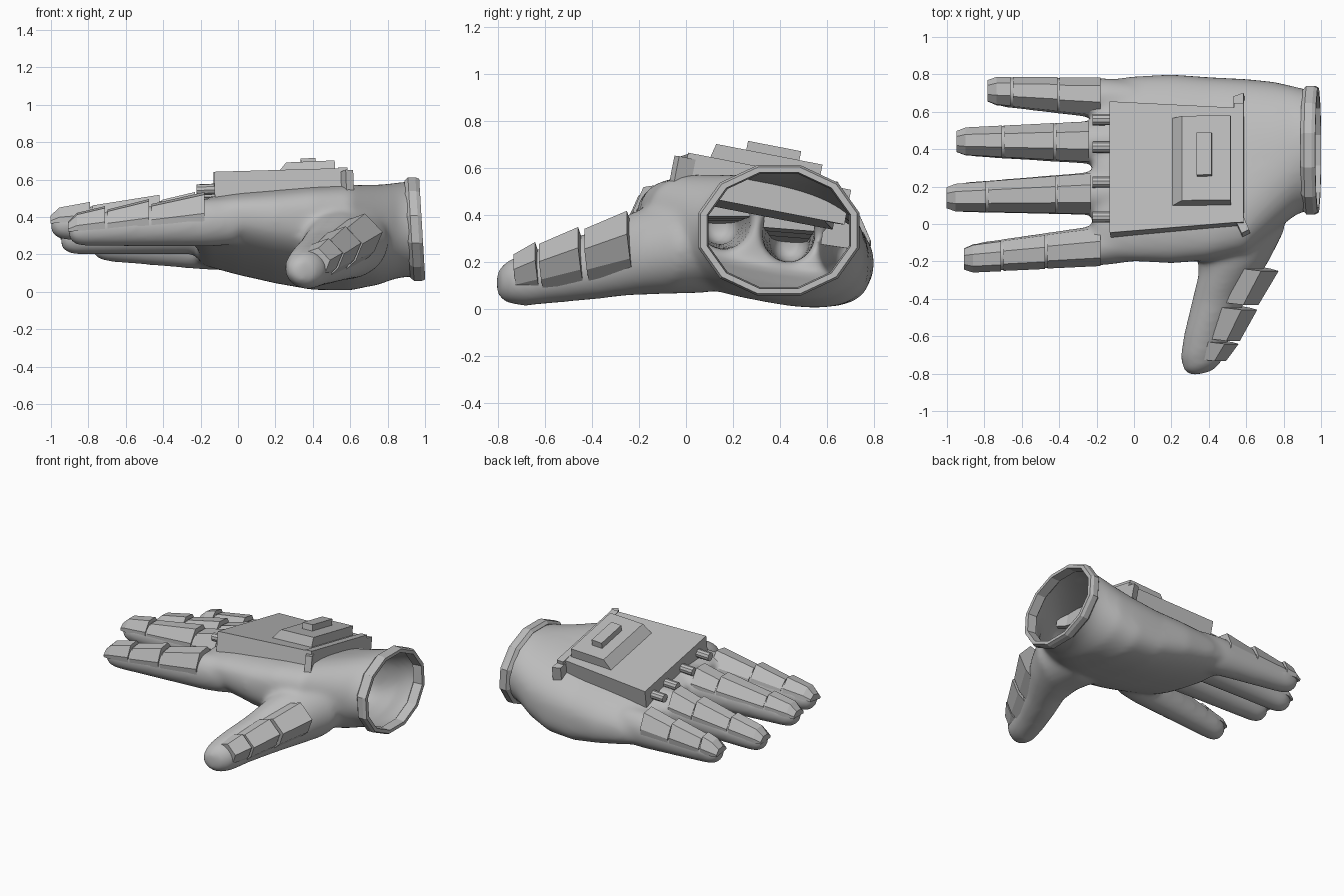
import bpy, bmesh, math
from mathutils import Vector, Matrix

cube = bpy.data.objects.get("Cube")
if cube:
    bpy.data.objects.remove(cube)

gray = bpy.data.materials.new("plain gray")
gray.use_nodes = True
gray.diffuse_color = (0.5, 0.5, 0.5, 1)
gray.node_tree.nodes["Principled BSDF"].inputs["Base Color"].default_value = (0.5, 0.5, 0.5, 1)


def finish(name, bm):
    bmesh.ops.recalc_face_normals(bm, faces=bm.faces)
    mesh = bpy.data.meshes.new(name)
    bm.to_mesh(mesh)
    bm.free()
    mesh.materials.append(gray)
    obj = bpy.data.objects.new(name, mesh)
    bpy.context.collection.objects.link(obj)
    return obj


def loft(bm, rings, caps=True, closed=False):
    rows = [[bm.verts.new(p) for p in ring] for ring in rings]
    pairs = list(zip(rows, rows[1:])) + ([(rows[-1], rows[0])] if closed else [])
    for a, b in pairs:
        for i in range(len(a)):
            j = (i + 1) % len(a)
            bm.faces.new((a[i], a[j], b[j], b[i]))
    if caps:
        bm.faces.new(rows[0])
        bm.faces.new(rows[-1])


def oval(centre, u, v, n=28, power=2.0):
    ring = []
    for i in range(n):
        a = 2 * math.pi * (i + 0.5) / n
        c, s = math.cos(a), math.sin(a)
        ring.append(centre + u * math.copysign(abs(c) ** (2 / power), c)
                    + v * math.copysign(abs(s) ** (2 / power), s))
    return ring


def lerp(a, b, t):
    return a + (b - a) * t


# Palm: x, y centre, z centre, half width, half height, slope, squareness
skin = bmesh.new()
palm = [(-0.22, 0.29, 0.32, 0.45, 0.12, 0.20, 2.3), (-0.16, 0.29, 0.32, 0.48, 0.15, 0.20, 2.35),
        (0.0, 0.295, 0.31, 0.495, 0.185, 0.20, 2.4), (0.2, 0.295, 0.295, 0.505, 0.215, 0.20, 2.5),
        (0.4, 0.295, 0.285, 0.49, 0.235, 0.21, 2.8), (0.6, 0.31, 0.29, 0.465, 0.255, 0.19, 2.7),
        (0.75, 0.36, 0.305, 0.40, 0.26, 0.13, 2.3), (0.86, 0.39, 0.33, 0.345, 0.255, 0.04, 2.1),
        (0.92, 0.395, 0.335, 0.325, 0.255, 0, 2), (1.0, 0.395, 0.335, 0.325, 0.255, 0, 2)]
loft(skin, [oval(Vector((x, y, z)), Vector((0, w, -s * w)), Vector((0, 0, h)), n=48, power=p)
            for x, y, z, w, h, s, p in palm])

# Fingers: base y, base z, tip x, tip y, tip z, half width, armour joints, armour lean
fingers = {
    "index": (-0.11, 0.37, -0.905, -0.185, 0.325, 0.11, (-0.71, -0.475, -0.18), -0.15),
    "middle": (0.165, 0.38, -1.0, 0.14, 0.36, 0.12, (-0.79, -0.42, -0.23), 0.0),
    "ring": (0.435, 0.33, -0.945, 0.44, 0.28, 0.12, (-0.705, -0.43, -0.24), 0.08),
    "little": (0.67, 0.245, -0.78, 0.71, 0.25, 0.11, (-0.66, -0.41, -0.18), 0.15),
}
BASE = -0.15


def finger_at(spec, x):
    by, bz, tx, ty, tz, w = spec[:6]
    t = (x - BASE) / (tx - BASE)
    return Vector((x, lerp(by, ty, t), lerp(bz, tz, t))), lerp(w, 0.076, t), lerp(0.13, 0.082, t)


for spec in fingers.values():
    tip = spec[2]
    stations = [(BASE + 0.15, 0.9), (BASE, 1), (lerp(BASE, tip, 0.5), 1),
                (tip + 0.08, 1), (tip + 0.03, 0.87), (tip, 0.55)]
    rings = []
    for x, k in stations:
        c, w, h = finger_at(spec, x)
        rings.append(oval(c, Vector((0, w * k, 0)), Vector((0, 0, h * k))))
    loft(skin, rings)

# Thumb: centre, half width and half height along its length
thumb = [((0.54, 0.10, 0.28), 0.25, 0.21), ((0.57, -0.08, 0.265), 0.235, 0.20),
         ((0.535, -0.23, 0.235), 0.19, 0.175), ((0.46, -0.40, 0.185), 0.155, 0.145),
         ((0.40, -0.57, 0.15), 0.135, 0.125), ((0.37, -0.69, 0.125), 0.122, 0.112),
         ((0.365, -0.765, 0.115), 0.10, 0.088), ((0.36, -0.80, 0.11), 0.055, 0.05)]
loft(skin, [oval(Vector(c), Vector((w, 0.2 * w, 0)), Vector((0, 0, h))) for c, w, h in thumb])

# Fuse the skin, relax it, then open the wrist
glove = finish("glove_skin", skin)
bpy.context.view_layer.objects.active = glove
glove.select_set(True)
remesh = glove.modifiers.new("fuse", 'REMESH')
remesh.mode = 'VOXEL'
remesh.voxel_size = 0.016
relax = glove.modifiers.new("relax", 'SMOOTH')
relax.factor = 0.5
relax.iterations = 18
for m in ("fuse", "relax"):
    bpy.ops.object.modifier_apply(modifier=m)
bm = bmesh.new()
bm.from_mesh(glove.data)
bmesh.ops.delete(bm, geom=[f for f in bm.faces if f.calc_center_median().x > 0.94], context='FACES')
bm.to_mesh(glove.data)
bm.free()
bpy.ops.object.shade_smooth()

# Wrist cuff: a twelve-sided rim
bm = bmesh.new()
rings = []
for x, k in ((0.905, 0.93), (0.925, 1), (0.965, 1.0), (0.985, 0.97), (0.985, 0.89), (0.92, 0.87)):
    ring = oval(Vector((x, 0.395, 0.335)), Vector((0, 0.355 * k, 0)), Vector((0, 0, 0.287 * k)), n=12)
    rings.append([p + Vector((-0.06 * (p.z - 0.335), 0, 0)) for p in ring])
loft(bm, rings, caps=False, closed=True)
finish("wrist_cuff", bm)


# Armour segment: six-sided section at each station (centre, side, up, width, rise)
def armour(name, stations, section):
    bm = bmesh.new()
    rings = []
    for c, side, up, w, h in stations:
        rings.append([c + side * (w * a) + up * (h * b) for a, b in section])
    loft(bm, rings)
    finish(name, bm)


FINGER_SECTION = ((-0.92, 0.1), (-0.92, 0.42), (-0.4, 1), (0.4, 1), (0.92, 0.42), (0.92, 0.1))
THUMB_SECTION = ((-1, -0.1), (-1, 0.4), (-0.6, 1), (0.6, 1), (1, 0.4), (1, -0.1))
for name, spec in fingers.items():
    start = spec[2]
    side, up = Vector((0, 1, -spec[7])), Vector((0, spec[7], 1))
    for i, end in enumerate(spec[6]):
        marks = [(start + 0.012, 0.002), (end, 0.03)]
        if i == 0:
            marks = [(start - 0.003, -0.035), (start + 0.045, 0.005), (end, 0.022)]
        stations = []
        for x, lift in marks:
            c, w, h = finger_at(spec, x)
            stations.append((c, side, up, w * (0.8 if lift < 0 else 1.02), h + lift))
        armour(f"{name}_armour_{i + 1}", stations, FINGER_SECTION)
        start = end

# Thumb armour faces outward and up
up = Vector((0.72, -0.12, 0.68)).normalized()
side = Vector((0.69, 0, -0.72))
path = [((0.385, -0.72, 0.13), (0.425, -0.625, 0.155)),
        ((0.44, -0.61, 0.155), (0.505, -0.44, 0.20)),
        ((0.52, -0.415, 0.20), (0.60, -0.23, 0.25))]
for i, (tip, base) in enumerate(path):
    w, h = 0.075 + 0.012 * i, 0.105 + 0.02 * i
    armour(f"thumb_armour_{i + 1}", [(Vector(tip), side, up, w, h),
                                     (Vector(base), side, up, w + 0.015, h + 0.03)], THUMB_SECTION)

# Back-of-hand unit, laid on the sloping hand
slope = (Matrix.Translation((0.2, 0.31, 0.587)) @ Matrix.Rotation(math.radians(-11), 4, 'X')
         @ Matrix.Rotation(math.radians(-2.5), 4, 'Y') @ Matrix.Translation((-0.2, -0.31, 0)))


def prism(name, low, high, z0, z1):
    bm = bmesh.new()
    loft(bm, [[(x, y, z0) for x, y in low], [(x, y, z1) for x, y in high]])
    bm.transform(slope)
    finish(name, bm)


def box(x0, x1, y0, y1):
    return [(x0, y0), (x1, y0), (x1, y1), (x0, y1)]


plate = [(-0.13, -0.05), (0.54, 0.0), (0.54, 0.625), (-0.13, 0.665)]
prism("back_plate", plate, plate, -0.17, 0)
prism("back_pad", box(0.19, 0.52, 0.09, 0.57), box(0.26, 0.52, 0.11, 0.57), -0.02, 0.065)
button = box(0.34, 0.42, 0.24, 0.47)
prism("back_button", button, button, 0.05, 0.108)
rail = box(0.535, 0.585, 0.0, 0.65)
prism("rear_rail", rail, rail, -0.17, 0.003)
for name, foot in (("front", [(0.52, 0.06), (0.575, -0.055), (0.615, -0.035), (0.575, 0.06)]),
                   ("rear", [(0.53, 0.62), (0.585, 0.62), (0.585, 0.71), (0.53, 0.69)])):
    prism(f"rail_foot_{name}", foot, foot, -0.17, -0.02)

# Pegs linking the unit to the knuckles
for i, y in enumerate((0.05, 0.24, 0.43, 0.58)):
    bm = bmesh.new()
    loft(bm, [oval(Vector((x, y, -0.075)), Vector((0, 0.03, 0)), Vector((0, 0, 0.03)), n=10)
              for x in (-0.225, -0.1)])
    bm.transform(slope)
    finish(f"knuckle_peg_{i + 1}", bm)
